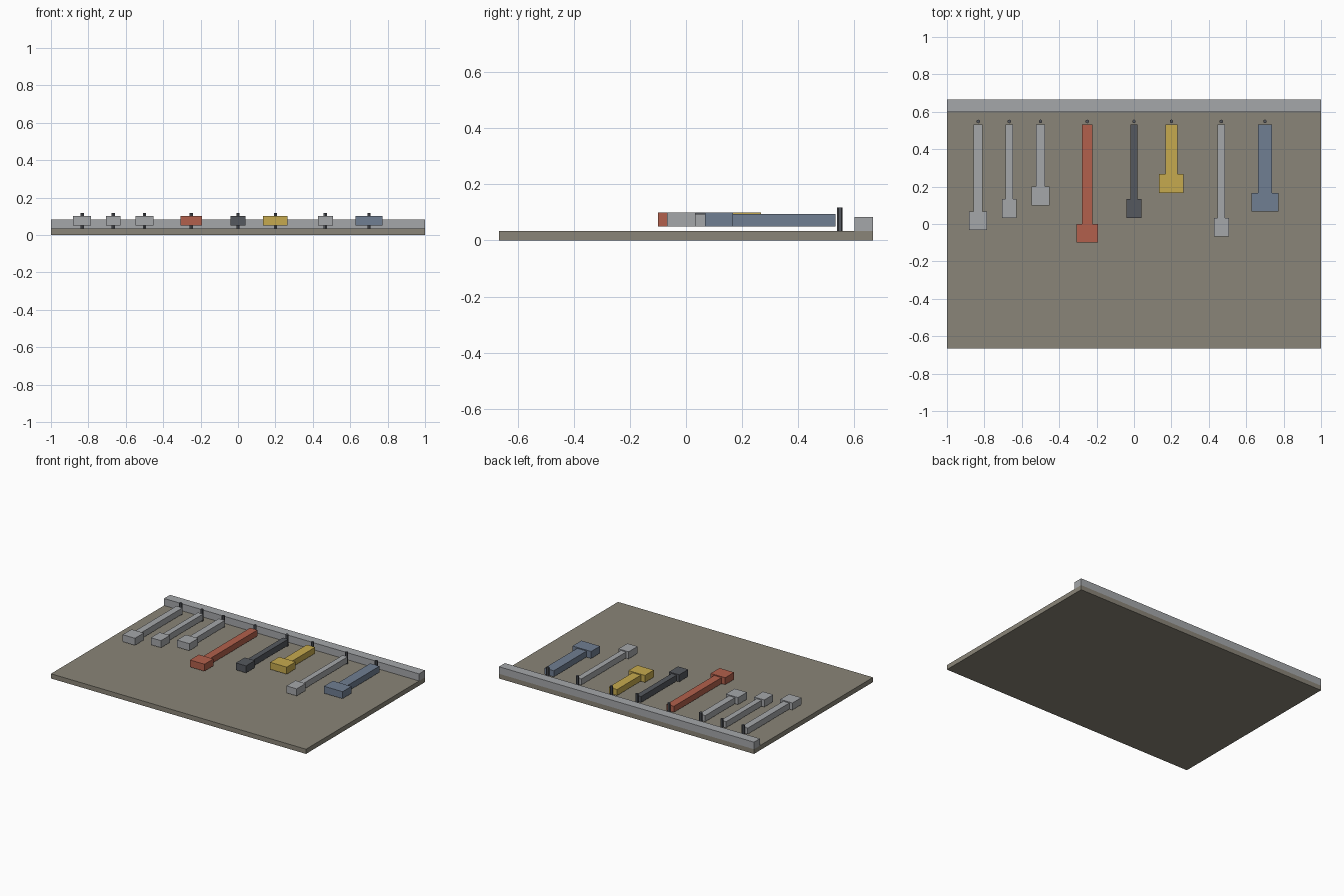
import bpy, bmesh
from mathutils import Matrix, Vector

if "Cube" in bpy.data.objects:
    bpy.data.objects.remove(bpy.data.objects["Cube"])


def material(name, rgb):
    m = bpy.data.materials.new(name)
    lin = [((c / 255 + 0.055) / 1.055) ** 2.4 for c in rgb]
    m.diffuse_color = (*lin, 1)
    m.use_nodes = True
    m.node_tree.nodes["Principled BSDF"].inputs["Base Color"].default_value = m.diffuse_color
    return m


MATS = {
    "board": material("drab board", (138, 133, 120)),
    "steel": material("steel grey", (165, 167, 170)),
    "red": material("brick red", (178, 96, 76)),
    "dark": material("dark iron", (85, 88, 94)),
    "yellow": material("mustard yellow", (198, 170, 78)),
    "blue": material("slate blue", (112, 126, 146)),
}


def finish(bm, name, mat):
    me = bpy.data.meshes.new(name)
    bm.to_mesh(me)
    bm.free()
    me.materials.append(MATS[mat])
    ob = bpy.data.objects.new(name, me)
    bpy.context.collection.objects.link(ob)
    return ob


def box(name, mat, lo, hi):
    lo, hi = Vector(lo), Vector(hi)
    bm = bmesh.new()
    bmesh.ops.create_cube(bm, size=1, matrix=Matrix.Translation((lo + hi) / 2)
                          @ Matrix.Diagonal((*(hi - lo), 1)))
    return finish(bm, name, mat)


def peg(name, x):
    bm = bmesh.new()
    bmesh.ops.create_cone(bm, cap_ends=True, segments=6, radius1=0.01, radius2=0.01,
                          depth=0.0834, matrix=Matrix.Translation((x, 0.5485, 0.075)))
    return finish(bm, name, "dark")


# Backing board and the rail along its back edge
T = 1 / 30
box("backing_board", "board", (-1, -20 * T, 0), (1, 20 * T, T))
box("top_rail", "steel", (-1, 0.6, T), (1, 20 * T, 2.5 * T))

# Hanging tools: centre x, handle width, handle lower end, colour
TOOLS = [
    (-0.833, 0.048, 0.067, "steel"),
    (-0.667, 0.040, 0.133, "steel"),
    (-0.500, 0.048, 0.200, "steel"),
    (-0.250, 0.057, 0.000, "red"),
    (0.000, 0.040, 0.133, "dark"),
    (0.200, 0.065, 0.267, "yellow"),
    (0.467, 0.040, 0.033, "steel"),
    (0.700, 0.073, 0.167, "blue"),
]
for i, (x, w, y, mat) in enumerate(TOOLS, 1):
    peg(f"peg_{i}", x)
    box(f"tool_handle_{i}", mat, (x - w / 2, y, 0.05), (x + w / 2, 0.533, 0.0933))
    box(f"tool_head_{i}", mat, (x - w, y - 0.1, 0.05), (x + w, y, 0.1))
